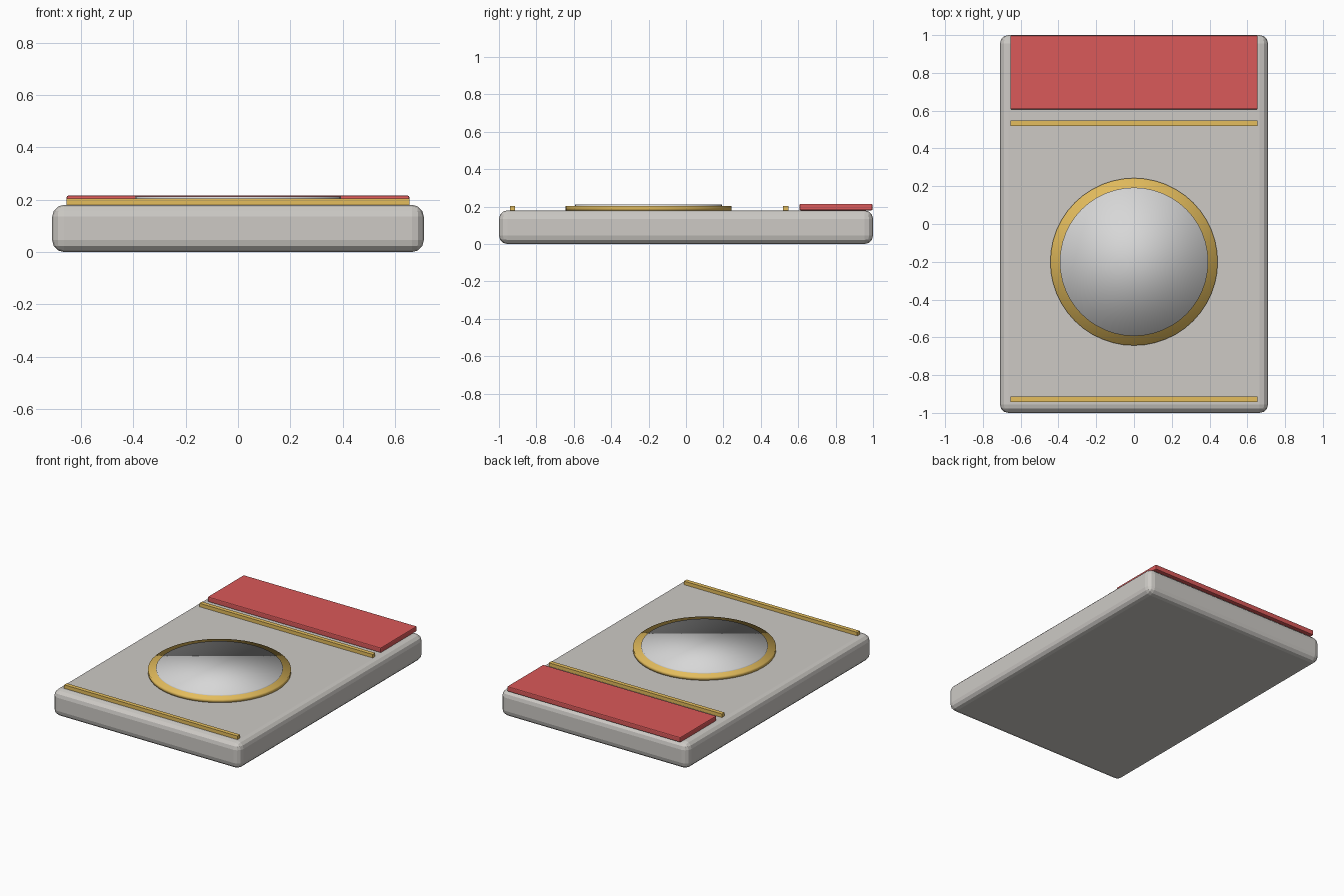
import bpy

cube = bpy.data.objects.get("Cube")
if cube:
    bpy.data.objects.remove(cube, do_unlink=True)


def material(name, rgb):
    m = bpy.data.materials.new(name)
    m.use_nodes = True
    m.diffuse_color = (*rgb, 1)
    m.node_tree.nodes["Principled BSDF"].inputs["Base Color"].default_value = (*rgb, 1)
    return m


stone = material("warm grey", (0.61, 0.59, 0.56))
silver = material("silver", (0.68, 0.68, 0.68))
gold = material("gold", (0.78, 0.51, 0.11))
red = material("red", (0.70, 0.10, 0.10))


def box(name, mat, x, y, z, bevel=0, segments=1):
    """Box between (low, high) ranges, with optionally rounded edges."""
    ranges = (x, y, z)
    bpy.ops.mesh.primitive_cube_add(size=1, location=[(a + b) / 2 for a, b in ranges])
    ob = bpy.context.object
    ob.name = name
    ob.scale = [b - a for a, b in ranges]
    bpy.ops.object.transform_apply(location=False, rotation=False, scale=True)
    ob.data.materials.append(mat)
    if bevel:
        mod = ob.modifiers.new("rounding", "BEVEL")
        mod.width, mod.segments = bevel, segments
    return ob


def disc(name, mat, radius, low, high):
    """Low disc with fully smoothed normals, so its face shades like a dome."""
    bpy.ops.mesh.primitive_cylinder_add(vertices=48, radius=radius, depth=high - low,
                                        location=(0, -0.2, (low + high) / 2))
    ob = bpy.context.object
    ob.name = name
    ob.data.materials.append(mat)
    bpy.ops.object.shade_smooth()
    return ob


# Slab body
box("body", stone, (-0.71, 0.71), (-1, 1), (0, 0.18), 0.045, 3)

# Header panel at the back edge
WIDTH = (-0.655, 0.655)
box("header_panel", red, WIDTH, (0.607, 0.997), (0.18, 0.215), 0.006, 2)

# Trim strips
for name, y in (("back_trim", 0.533), ("front_trim", -0.928)):
    box(name, gold, WIDTH, (y - 0.014, y + 0.014), (0.178, 0.204))

# Round medallion: gold rim with a silver face
disc("medallion_rim", gold, 0.443, 0.178, 0.204)
disc("medallion_face", silver, 0.393, 0.19, 0.212)
